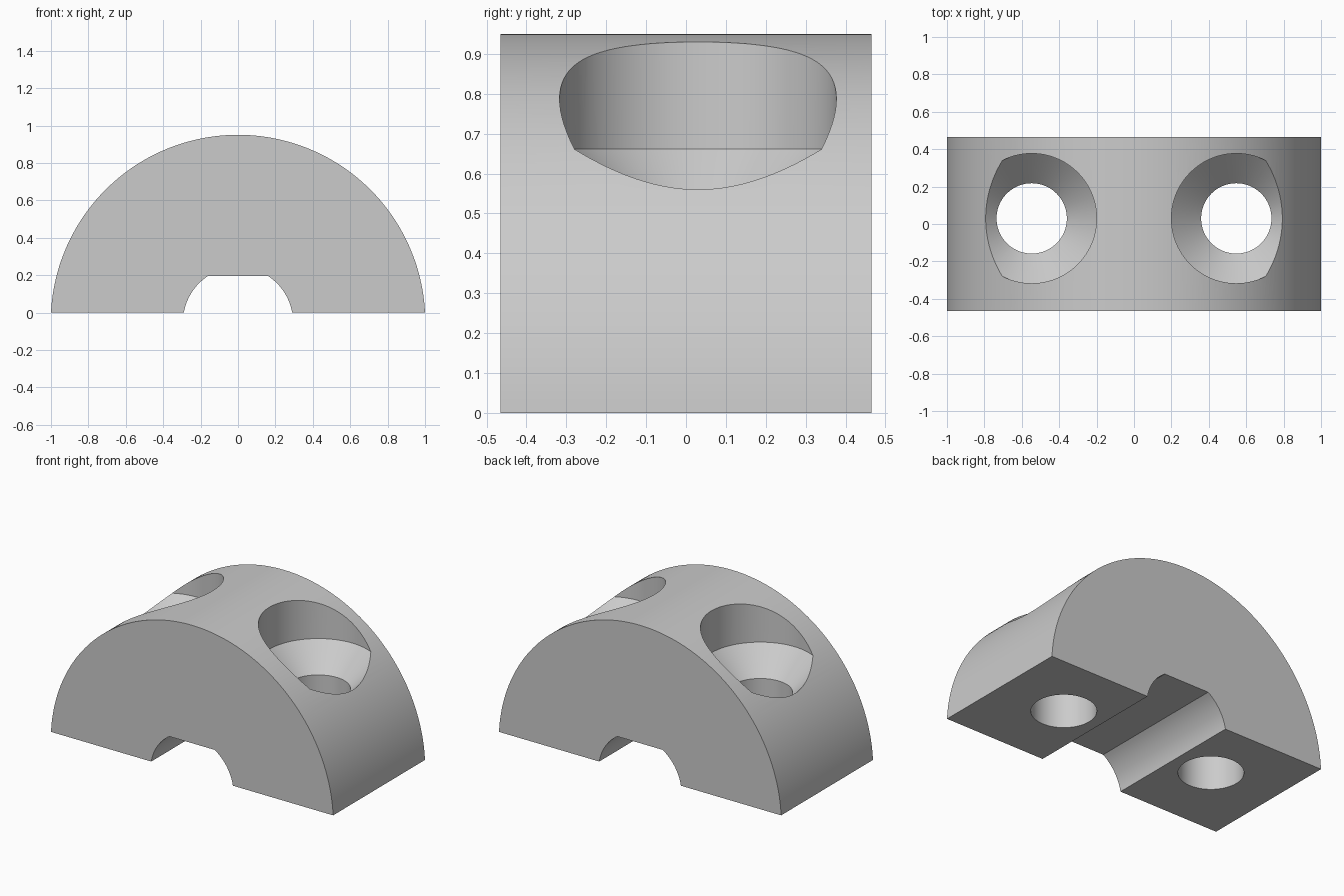
import bpy
import bmesh
from math import sin, cos, asin, pi, radians

old = bpy.data.objects.get("Cube")
if old:
    bpy.data.objects.remove(old, do_unlink=True)

grey = bpy.data.materials.new("plain grey")
grey.use_nodes = True
colour = (0.6, 0.6, 0.6, 1)
grey.diffuse_color = colour
grey.node_tree.nodes["Principled BSDF"].inputs["Base Color"].default_value = colour

AXIS_Z = -0.051      # shared centre of the outer and inner arcs
OUTER, INNER = 1.0013, 0.294
HALF_DEPTH = 0.465
NOTCH_TOP = 0.195


def make_object(name, bm):
    bmesh.ops.recalc_face_normals(bm, faces=bm.faces)
    mesh = bpy.data.meshes.new(name)
    bm.to_mesh(mesh)
    bm.free()
    obj = bpy.data.objects.new(name, mesh)
    bpy.context.collection.objects.link(obj)
    mesh.materials.append(grey)
    return obj


def arc(radius, start, end, steps):
    angles = [start + (end - start) * i / steps for i in range(steps + 1)]
    return [(radius * cos(a), AXIS_Z + radius * sin(a)) for a in angles]


# Half-round clamp body with a flat-topped round notch underneath
a_out = asin(-AXIS_Z / OUTER)
a_low = asin(-AXIS_Z / INNER)
a_high = asin((NOTCH_TOP - AXIS_Z) / INNER)
profile = arc(OUTER, a_out, pi - a_out, 96)
profile += arc(INNER, pi - a_low, pi - a_high, 12)
profile += arc(INNER, a_high, a_low, 12)

bm = bmesh.new()
face = bm.faces.new([bm.verts.new((x, -HALF_DEPTH, z)) for x, z in profile])
sweep = bmesh.ops.extrude_face_region(bm, geom=[face], use_keep_orig=True)
moved = [v for v in sweep["geom"] if isinstance(v, bmesh.types.BMVert)]
bmesh.ops.translate(bm, verts=moved, vec=(0, 2 * HALF_DEPTH, 0))
body = make_object("clamp_body", bm)


# Stepped cutter: bolt hole, conical seat, wide head recess
def bolt_cutter(name, x, y, sides=96):
    bm = bmesh.new()
    rings = []
    for r, z in [(0.188, -0.2), (0.188, 0.502), (0.347, 0.661), (0.347, 1.2)]:
        rings.append([bm.verts.new((x + r * cos(2 * pi * i / sides),
                                    y + r * sin(2 * pi * i / sides), z))
                      for i in range(sides)])
    for low, high in zip(rings, rings[1:]):
        for i in range(sides):
            j = (i + 1) % sides
            bm.faces.new((low[i], low[j], high[j], high[i]))
    bm.faces.new(rings[0])
    bm.faces.new(rings[-1])
    obj = make_object(name, bm)
    obj.hide_render = True
    obj.hide_set(True)
    return obj


bpy.context.view_layer.objects.active = body
body.select_set(True)
for side, x in (("left", 0.547), ("right", -0.547)):
    cutter = bolt_cutter(side + "_bolt_cutter", x, 0.03)
    cut = body.modifiers.new(side + "_bolt_hole", "BOOLEAN")
    cut.operation = "DIFFERENCE"
    cut.solver = "EXACT"
    cut.object = cutter
    bpy.ops.object.modifier_apply(modifier=cut.name)
    bpy.data.objects.remove(cutter, do_unlink=True)

bpy.ops.object.shade_smooth_by_angle(angle=radians(30))
